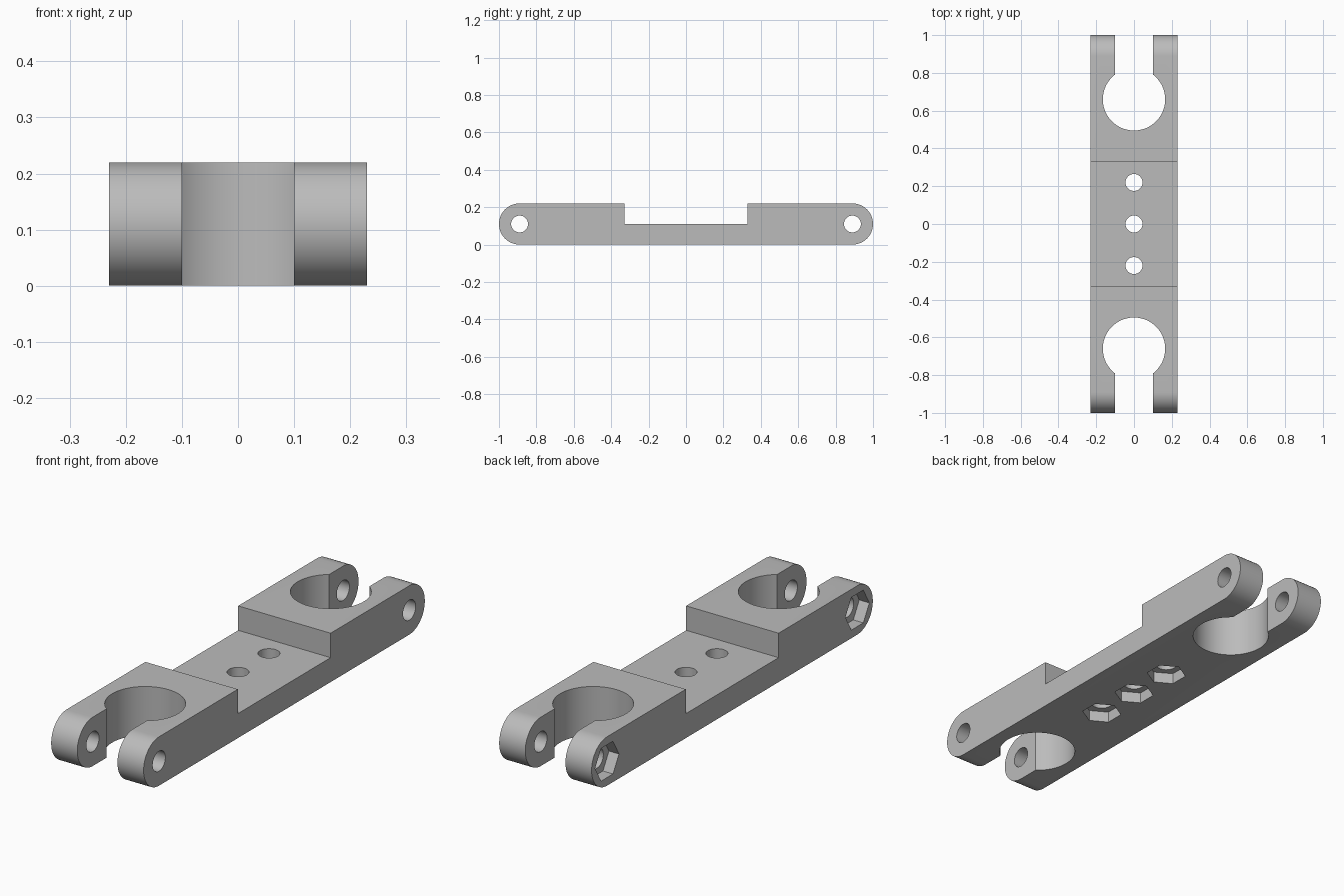
import bpy
import math

cube = bpy.data.objects.get("Cube")
if cube:
    bpy.data.objects.remove(cube, do_unlink=True)

HALF_W, HEIGHT, HALF_L = 0.23, 0.22, 1.0
R_END = HEIGHT / 2
STEP_Y, STEP_Z = 0.33, 0.11
PIN_Y = HALF_L - R_END

grey = bpy.data.materials.new("plain_grey")
grey.use_nodes = True
colour = (0.5, 0.5, 0.5, 1)
grey.diffuse_color = colour
grey.node_tree.nodes["Principled BSDF"].inputs["Base Color"].default_value = colour

# Side profile: rounded ends and a recessed middle
SEG = 24
arc = [(PIN_Y + R_END * math.cos(a), R_END + R_END * math.sin(a))
       for a in (-math.pi / 2 + math.pi * i / SEG for i in range(SEG + 1))]
half = arc + [(STEP_Y, HEIGHT), (STEP_Y, STEP_Z)]
profile = half + [(-y, z) for y, z in reversed(half)]
n = len(profile)
verts = [(x, y, z) for x in (-HALF_W, HALF_W) for y, z in profile]
faces = [tuple(reversed(range(n))), tuple(range(n, 2 * n))]
faces += [(i, (i + 1) % n, n + (i + 1) % n, n + i) for i in range(n)]
mesh = bpy.data.meshes.new("clamp_bar")
mesh.from_pydata(verts, [], faces)
mesh.materials.append(grey)
bar = bpy.data.objects.new("clamp_bar", mesh)
bpy.context.collection.objects.link(bar)


def cut(cutter):
    """Subtract a cutter from the bar, then discard it."""
    cutter.hide_render = True
    cutter.data.materials.append(grey)
    bpy.ops.object.select_all(action='DESELECT')
    bpy.context.view_layer.objects.active = bar
    bar.select_set(True)
    mod = bar.modifiers.new("cut", 'BOOLEAN')
    mod.operation = 'DIFFERENCE'
    mod.solver = 'EXACT'
    mod.object = cutter
    bpy.ops.object.modifier_apply(modifier=mod.name)
    bpy.data.objects.remove(cutter, do_unlink=True)


def drill(radius, depth, location, along_x=False, sides=48):
    rot = (0, math.pi / 2, 0) if along_x else (0, 0, 0)
    bpy.ops.mesh.primitive_cylinder_add(vertices=sides, radius=radius, depth=depth,
                                        location=location, rotation=rot)
    cut(bpy.context.object)


HOLE, NUT, NUT_DEPTH = 0.045, 0.085, 0.05
for s in (-1, 1):
    # Round socket and the slot that opens it to the end
    drill(0.165, 1, (0, s * 0.66, R_END), sides=96)
    bpy.ops.mesh.primitive_cube_add(size=1, location=(0, s * 0.91, R_END))
    bpy.context.object.scale = (0.2, 0.5, 1)
    bpy.context.view_layer.update()
    cut(bpy.context.object)
    # Cross bolt hole with a hexagonal nut pocket on one side
    drill(HOLE, 1, (0, s * PIN_Y, R_END), along_x=True)
    drill(NUT, 2 * NUT_DEPTH, (-HALF_W, s * PIN_Y, R_END), along_x=True, sides=6)

# Three mounting holes with nut pockets underneath
for y in (-0.22, 0, 0.22):
    drill(HOLE, 1, (0, y, R_END))
    drill(NUT, 2 * NUT_DEPTH, (0, y, 0), sides=6)

bpy.ops.object.select_all(action='DESELECT')
bpy.context.view_layer.objects.active = bar
bar.select_set(True)
bpy.ops.object.shade_smooth_by_angle(angle=math.radians(30))
